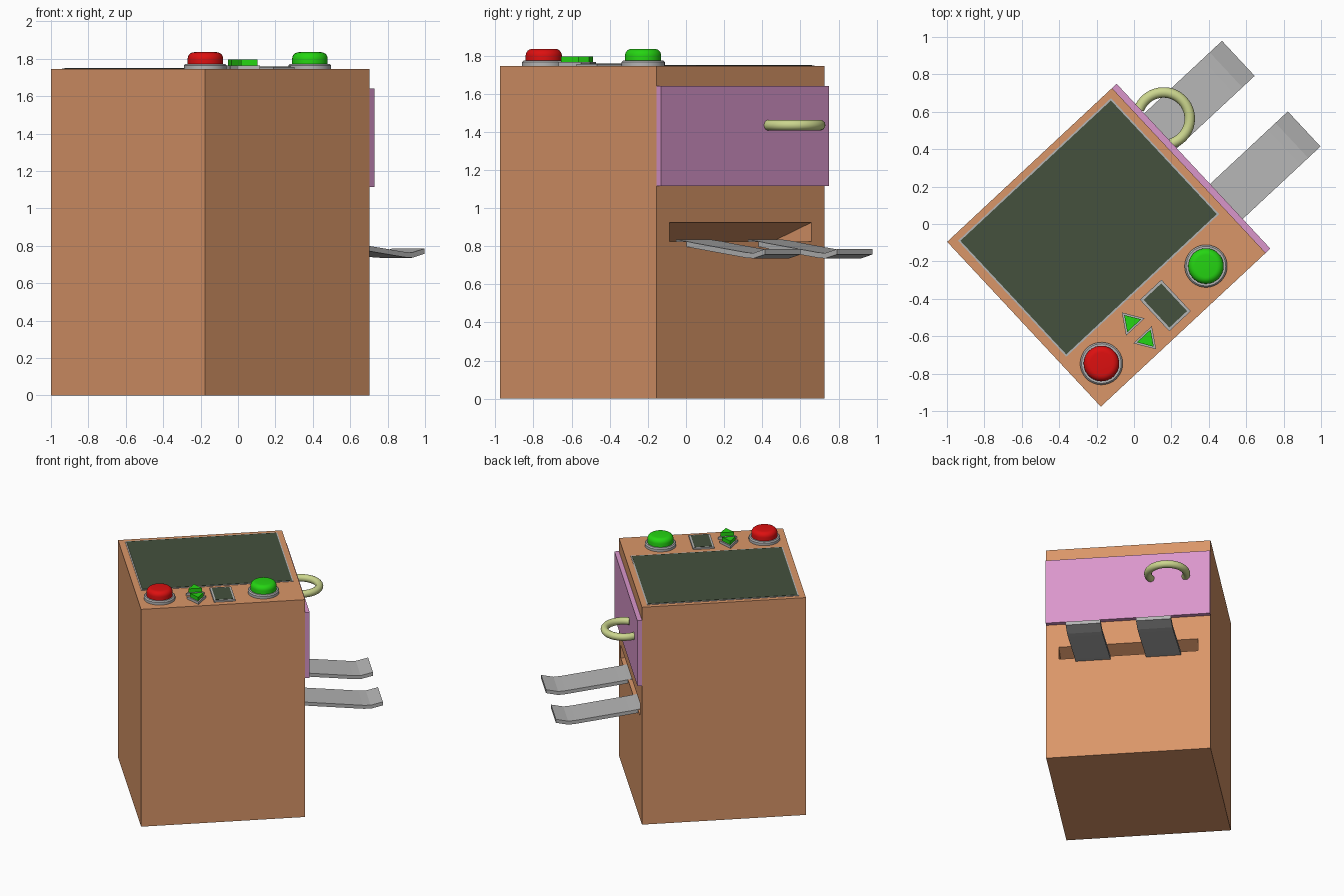
import bpy, bmesh, math

if "Cube" in bpy.data.objects:
    bpy.data.objects.remove(bpy.data.objects["Cube"])

ANGLE = math.radians(43)        # whole machine is turned about z
CENTRE = (-0.1475, -0.125, 0)
H = 0.6025                      # half width of the square cabinet
TOP = 1.745


def mat(name, r, g, b):
    m = bpy.data.materials.new(name)
    m.diffuse_color = (r, g, b, 1)
    m.use_nodes = True
    m.node_tree.nodes["Principled BSDF"].inputs["Base Color"].default_value = m.diffuse_color
    return m


BROWN = mat("warm_brown", 0.70, 0.305, 0.14)
PURPLE = mat("orchid", 0.70, 0.305, 0.60)
GREY = mat("grey_metal", 0.46, 0.46, 0.46)
SCREEN = mat("dark_green_glass", 0.058, 0.083, 0.047)
RED = mat("red", 0.72, 0.005, 0.005)
GREEN = mat("green", 0.018, 0.66, 0.006)
OLIVE = mat("pale_olive", 0.60, 0.67, 0.27)


def finish(name, bm, material, smooth=False):
    bmesh.ops.recalc_face_normals(bm, faces=bm.faces)
    me = bpy.data.meshes.new(name)
    bm.to_mesh(me)
    bm.free()
    me.materials.append(material)
    ob = bpy.data.objects.new(name, me)
    bpy.context.collection.objects.link(ob)
    ob.location = CENTRE
    ob.rotation_euler = (0, 0, ANGLE)
    if smooth:
        bpy.ops.object.select_all(action='DESELECT')
        ob.select_set(True)
        bpy.context.view_layer.objects.active = ob
        bpy.ops.object.shade_smooth_by_angle(angle=math.radians(35))
    return ob


def prism(name, start, shift, material):
    """Extrude a closed polygon of 3D points along a vector."""
    bm = bmesh.new()
    face = bm.faces.new([bm.verts.new(p) for p in start])
    ext = bmesh.ops.extrude_face_region(bm, geom=[face], use_keep_orig=True)
    bmesh.ops.translate(bm, vec=shift,
                        verts=[g for g in ext["geom"] if isinstance(g, bmesh.types.BMVert)])
    return finish(name, bm, material)


def box(name, x0, x1, y0, y1, z0, z1, material):
    return prism(name, [(x0, y0, z0), (x1, y0, z0), (x1, y1, z0), (x0, y1, z0)],
                 (0, 0, z1 - z0), material)


def lathe(name, cx, cy, profile, material, n=40):
    """Revolve (radius, z) points about a vertical axis; top and bottom are capped."""
    bm = bmesh.new()
    rings = [[bm.verts.new((cx + r * math.cos(2 * math.pi * i / n),
                            cy + r * math.sin(2 * math.pi * i / n), z)) for i in range(n)]
             for r, z in profile]
    for a, b in zip(rings, rings[1:]):
        for i in range(n):
            j = (i + 1) % n
            bm.faces.new((a[i], a[j], b[j], b[i]))
    bm.faces.new(rings[0])
    bm.faces.new(rings[-1])
    return finish(name, bm, material, True)


# Cabinet with a wedge-shaped dispensing slot
cabinet = box("cabinet", -H, H, -H, H, 0, TOP, BROWN)
e = 0.02
slope = 0.1 / 0.3
cutter = prism("slot_cutter", [(H - 0.3, -0.51, 0.825), (H + e, -0.51, 0.825),
                               (H + e, -0.51, 0.925 + e * slope)], (0, 1.02, 0), BROWN)
cutter.hide_render = True
cutter.display_type = 'WIRE'
mod = cabinet.modifiers.new("slot", 'BOOLEAN')
mod.operation = 'DIFFERENCE'
mod.solver = 'EXACT'
mod.object = cutter
bpy.ops.object.select_all(action='DESELECT')
cabinet.select_set(True)
bpy.context.view_layer.objects.active = cabinet
bpy.context.view_layer.update()
bpy.ops.object.modifier_apply(modifier="slot")
bpy.data.objects.remove(cutter)

# Side door
DOOR = H + 0.034
box("door", H, DOOR, -H, H, 1.115, 1.64, PURPLE)

# Door handle: part of a ring with its ends sunk in the door
bm = bmesh.new()
steps, sides, R, r = 32, 14, 0.14, 0.028
rings = []
for i in range(steps + 1):
    a = math.radians(-117 + 234 * i / steps)
    rings.append([bm.verts.new((0.693 + (R + r * math.cos(t)) * math.cos(a),
                                0.295 + (R + r * math.cos(t)) * math.sin(a),
                                1.435 + r * math.sin(t)))
                  for t in (2 * math.pi * k / sides for k in range(sides))])
for a, b in zip(rings, rings[1:]):
    for k in range(sides):
        m = (k + 1) % sides
        bm.faces.new((a[k], a[m], b[m], b[k]))
bm.faces.new(rings[0])
bm.faces.new(rings[-1])
finish("door_handle", bm, OLIVE, True)

# Two bent trays coming out of the slot
path = [(0.52, 0.82), (0.60, 0.812), (0.66, 0.803), (1.06, 0.753),
        (1.115, 0.75), (1.205, 0.771)]
for name, y in (("tray_near", -0.258), ("tray_far", 0.258)):
    outline = [(x, y - 0.128, z + 0.014) for x, z in path]
    outline += [(x, y - 0.128, z - 0.014) for x, z in reversed(path)]
    prism(name, outline, (0, 0.256, 0), GREY)

# Large and small screens with thin frames
for name, x0, x1, y0, y1, h, w in (("main_screen", -0.556, 0.562, -0.281, 0.567, 0.003, 0.009),
                                   ("small_screen", -0.06, 0.097, -0.557, -0.327, 0.012, 0.014)):
    box(name + "_frame", x0, x1, y0, y1, TOP, TOP + h, GREY)
    box(name, x0 + w, x1 - w, y0 + w, y1 - w, TOP + h, TOP + h + 0.002, SCREEN)

# Round push buttons on metal collars
for name, x, material in (("red_button", -0.443, RED), ("green_button", 0.321, GREEN)):
    lathe(name + "_collar", x, -0.436,
          [(0.114, TOP), (0.114, TOP + 0.02), (0.106, TOP + 0.028)], GREY)
    dome = [(0.095, TOP + 0.028), (0.095, TOP + 0.055)]
    dome += [(0.060 + 0.035 * math.cos(t), TOP + 0.055 + 0.035 * math.sin(t))
             for t in (math.pi / 2 * k / 6 for k in range(1, 7))]
    lathe(name, x, -0.436, dome, material)

# Up and down arrow buttons
for name, base_y, d in (("up_arrow", -0.417, 1), ("down_arrow", -0.473, -1)):
    for part, s, z0, z1, material in (("_collar", 1.0, 0, 0.02, GREY),
                                      ("", 0.74, 0.02, 0.05, GREEN)):
        cy = base_y + d * 0.036
        pts = [(-0.177 - 0.068 * s, cy - d * 0.036 * s, TOP + z0),
               (-0.177 + 0.068 * s, cy - d * 0.036 * s, TOP + z0),
               (-0.177, cy + d * 0.07 * s, TOP + z0)]
        prism(name + part, pts, (0, 0, z1 - z0), material)
